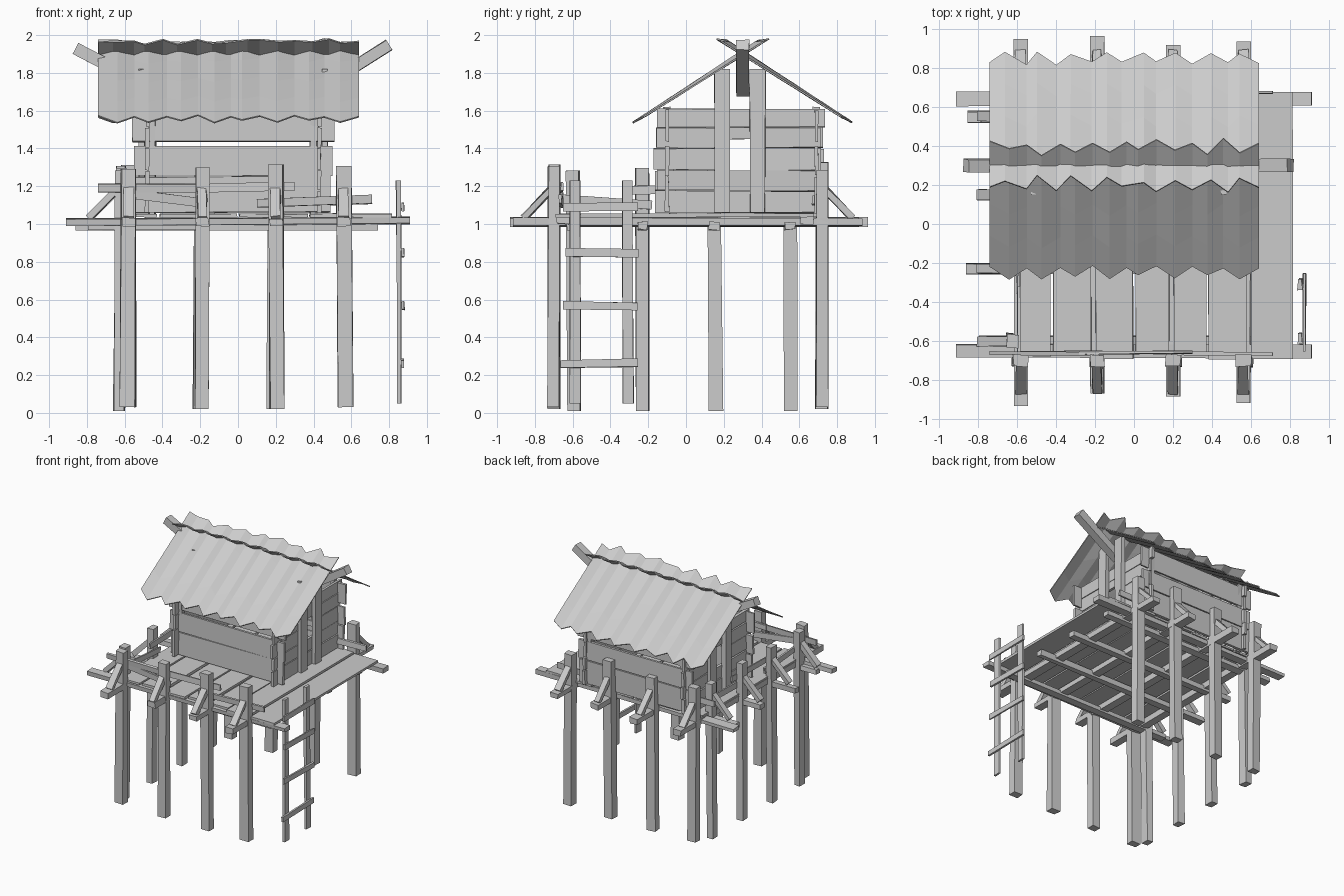
import bpy, bmesh, random
from mathutils import Vector

random.seed(4)
cube = bpy.data.objects.get("Cube")
if cube:
    bpy.data.objects.remove(cube, do_unlink=True)

wood = bpy.data.materials.new("weathered_grey")
wood.use_nodes = True
GREY = (0.6, 0.6, 0.6, 1)
wood.diffuse_color = GREY
wood.node_tree.nodes["Principled BSDF"].inputs["Base Color"].default_value = GREY


def finish(name, bm):
    bmesh.ops.recalc_face_normals(bm, faces=bm.faces)
    mesh = bpy.data.meshes.new(name)
    bm.to_mesh(mesh)
    bm.free()
    mesh.materials.append(wood)
    obj = bpy.data.objects.new(name, mesh)
    bpy.context.collection.objects.link(obj)
    return obj


def wobble(a):
    return random.uniform(-a, a)


def beam(name, p, q, w, h, rough=0.005):
    """Rough-hewn timber from p to q; w is sideways, h is upward (x, y if upright)."""
    p, q = Vector(p), Vector(q)
    d = (q - p).normalized()
    ref = Vector((0, 1, 0)) if abs(d.z) > 0.9 else Vector((0, 0, 1))
    side = d.cross(ref).normalized()
    up = side.cross(d)
    rough = min(rough, min(w, h) * 0.2)
    bm = bmesh.new()
    bmesh.ops.create_cube(bm, size=1)
    for v in bm.verts:
        a, b, c = v.co
        v.co = p.lerp(q, a + 0.5) + side * (b * w + wobble(rough)) + up * (c * h + wobble(rough))
    return finish(name, bm)


# Stilts with diagonal braces along the front and back
ROW_X = (-0.58, -0.19, 0.20, 0.56)
for label, s, y in (("front", -1, -0.70), ("back", 1, 0.72)):
    for i, x in enumerate(ROW_X):
        foot = 0.02 if i % 3 else 0.03
        beam(f"{label}_stilt_{i}", (x + wobble(0.01), y, foot),
             (x, y, 1.31 + wobble(0.025)), 0.075, 0.062)
        beam(f"{label}_brace_{i}", (x, y + s * 0.16, 1.03), (x, y + s * 0.01, 1.19), 0.05, 0.035)

# Stilts and braces along the left side
SIDE_Y = (-0.60, -0.23, 0.15, 0.55)
for i, y in enumerate(SIDE_Y):
    beam(f"left_stilt_{i}", (-0.63, y + wobble(0.01), 0.01),
         (-0.62, y, 1.29 + wobble(0.03)), 0.055, 0.07)
    beam(f"left_brace_{i}", (-0.79, y, 1.03), (-0.63, y, 1.19), 0.05, 0.035)

# Beams under the deck
for i, x in enumerate(ROW_X):
    beam(f"long_joist_{i}", (x, -0.90 + wobble(0.04), 1.01), (x, 0.94 + wobble(0.03), 1.01), 0.07, 0.045)
for i, y in enumerate(SIDE_Y):
    beam(f"cross_joist_{i}", (-0.82 + wobble(0.05), y, 0.99), (0.74, y, 0.99), 0.055, 0.04)
for label, y in (("front", -0.65), ("back", 0.64)):
    beam(f"{label}_edge_beam", (-0.91, y, 1.01), (0.91, y, 1.02), 0.07, 0.035)

# Deck planks
EDGES = (-0.62, -0.42, -0.21, 0.0, 0.19, 0.375, 0.59, 0.82)
for i, (a, b) in enumerate(zip(EDGES, EDGES[1:])):
    x = (a + b) / 2
    beam(f"deck_plank_{i}", (x + wobble(0.006), -0.68 + wobble(0.02), 1.044),
         (x + wobble(0.006), 0.69 + wobble(0.02), 1.048), b - a - 0.016, 0.018, 0.003)

# Uneven railing boards: start, start height, end, end height
RAILS = ((-0.74, 1.19, -0.18, 1.19), (-0.58, 1.16, -0.16, 1.11),
         (-0.28, 1.19, 0.30, 1.20), (0.10, 1.11, 0.71, 1.13))
for label, y in (("front", -0.66), ("back", 0.68)):
    for i, (a, za, b, zb) in enumerate(RAILS):
        beam(f"{label}_rail_{i}", (a, y, za), (b, y + wobble(0.01), zb), 0.016, 0.045)
for i, (a, za, b, zb) in enumerate(((-0.72, 1.14, -0.18, 1.10), (-0.32, 1.18, 0.25, 1.19),
                                   (0.08, 1.12, 0.66, 1.13))):
    beam(f"left_rail_{i}", (-0.59, a, za), (-0.59, b, zb), 0.016, 0.045)

# Front and back walls
for label, y in (("front", -0.10), ("back", 0.69)):
    for i, (lo, hi, a, b) in enumerate(((1.06, 1.25, -0.54, 0.49), (1.255, 1.41, -0.55, 0.50),
                                        (1.435, 1.60, -0.56, 0.51))):
        z = (lo + hi) / 2
        beam(f"{label}_wall_board_{i}", (a, y, z), (b, y, z + wobble(0.004)), 0.022, hi - lo, 0.004)
    for x in (-0.455, 0.40):
        beam(f"{label}_corner_post", (x, y + 0.03 * (1 if y < 0 else -1), 1.05), (x, y, 1.62), 0.035, 0.035)

# Side walls, open between the two tall gable posts
ROWS = ((1.06, 1.175, False), (1.18, 1.28, False), (1.285, 1.40, True),
        (1.405, 1.51, True), (1.515, 1.61, False))
for label, x, out in (("left", -0.48, -1), ("right", 0.43, 1)):
    for i, (lo, hi, gap) in enumerate(ROWS):
        z = (lo + hi) / 2
        spans = ((-0.16, 0.19), (0.38, 0.72)) if gap else ((-0.15, 0.73),)
        for a, b in spans:
            beam(f"{label}_wall_board_{i}", (x, a + wobble(0.02), z), (x, b + wobble(0.015), z),
                 0.022, hi - lo, 0.004)
    beam(f"{label}_window_lintel", (x, 0.16, 1.48), (x, 0.41, 1.48), 0.022, 0.06)
    for j, y in enumerate((0.19, 0.38)):
        beam(f"{label}_gable_post_{j}", (x + out * 0.028, y, 1.06), (x + out * 0.028, y, 1.82), 0.03, 0.078)
    # Upturned ridge pole end
    beam(f"{label}_ridge_pole", (x - out * 0.02, 0.30, 1.72 if out < 0 else 1.70),
         (-0.86 if out < 0 else 0.80, 0.30, 1.93 if out < 0 else 1.95), 0.065, 0.06)


# Thatch sheets that cross at the ridge, ragged along both edges
def roof_sheet(name, s):
    teeth, rows = 16, 4
    bm = bmesh.new()
    grid = []
    for i in range(teeth + 1):
        inner = 0 < i < teeth
        x = -0.74 + 1.38 * i / teeth + (wobble(0.02) if inner else 0)
        tooth = 0.026 if i % 2 else -0.026
        low = 0.545 + tooth + wobble(0.012)
        high = -0.095 + tooth + wobble(0.02)
        column = []
        for r in range(rows + 1):
            t = r / rows
            run = low + (high - low) * t
            ripple = 0.35 * tooth * (0.4 + t) + wobble(0.002)
            column.append(bm.verts.new((x, 0.30 + s * run, 1.905 - 0.64 * run + ripple)))
        grid.append(column)
    for c, d in zip(grid, grid[1:]):
        for r in range(rows):
            bm.faces.new((c[r], d[r], d[r + 1], c[r + 1]))
    obj = finish(name, bm)
    solid = obj.modifiers.new("thickness", "SOLIDIFY")
    solid.thickness = 0.008
    solid.offset = 0


roof_sheet("front_roof", -1)
roof_sheet("back_roof", 1)

# Ladder against the right side
for i, y in enumerate((-0.59, -0.31)):
    beam(f"ladder_side_{i}", (0.855, y + 0.005, 0.05), (0.85, y, 1.23), 0.022, 0.055)
for i, z in enumerate((0.26, 0.57, 0.85, 1.09)):
    beam(f"ladder_rung_{i}", (0.873, -0.65 + wobble(0.02), z), (0.873, -0.25 + wobble(0.02), z + wobble(0.01)),
         0.016, 0.042)
